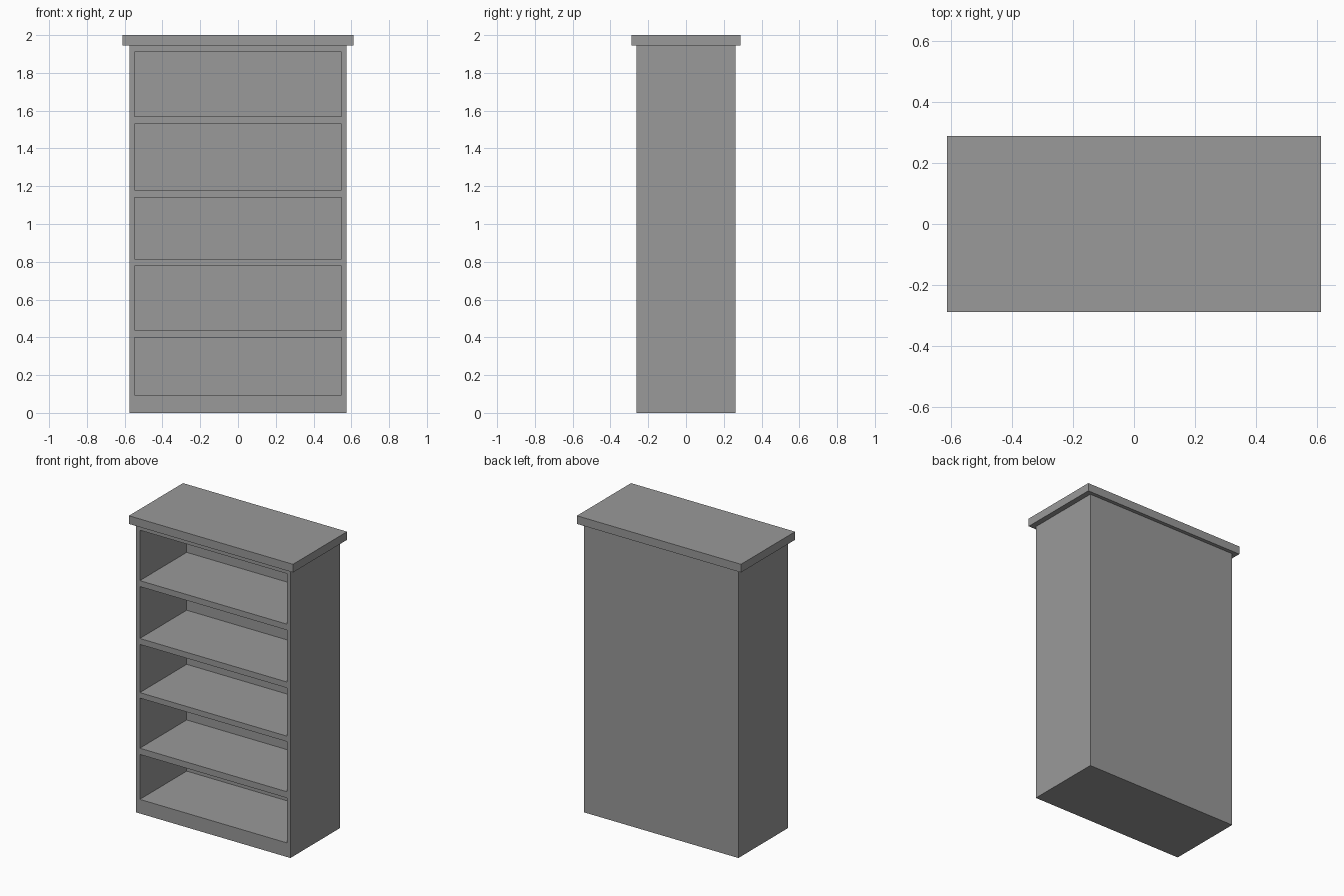
import bpy
import bmesh
from mathutils import Matrix, Vector

default = bpy.data.objects.get("Cube")
if default:
    bpy.data.objects.remove(default, do_unlink=True)

grey = bpy.data.materials.new("plain grey")
grey.use_nodes = True
colour = (0.32, 0.32, 0.32, 1)
grey.diffuse_color = colour
grey.node_tree.nodes["Principled BSDF"].inputs["Base Color"].default_value = colour


def boxes(name, bounds):
    """One object made of boxes, each given by its low and high corner."""
    bm = bmesh.new()
    for low, high in bounds:
        low, high = Vector(low), Vector(high)
        place = Matrix.Translation((low + high) / 2) @ Matrix.Diagonal((*(high - low), 1))
        bmesh.ops.create_cube(bm, size=1, matrix=place)
    mesh = bpy.data.meshes.new(name)
    bm.to_mesh(mesh)
    bm.free()
    mesh.materials.append(grey)
    obj = bpy.data.objects.new(name, mesh)
    bpy.context.collection.objects.link(obj)
    return obj


half_width, half_depth, body_top = 0.575, 0.263, 1.945
board = 0.027  # thickness of the sides and the back

# Carcass with flush shelves and a solid plinth
carcass = boxes("bookcase_carcass", [((-half_width, -half_depth, 0),
                                      (half_width, half_depth, body_top))])

# Open compartments, bottom to top
compartments = [(0.095, 0.398), (0.44, 0.778), (0.815, 1.14), (1.18, 1.53), (1.57, 1.91)]
inner = half_width - board
cutter = boxes("compartment_cutter", [((-inner, -half_depth - 0.1, low),
                                       (inner, half_depth - board, high))
                                      for low, high in compartments])
cutter.hide_render = True

cut = carcass.modifiers.new("compartments", "BOOLEAN")
cut.operation = "DIFFERENCE"
cut.solver = "EXACT"
cut.object = cutter
bpy.context.view_layer.objects.active = carcass
bpy.ops.object.modifier_apply(modifier=cut.name)
bpy.data.objects.remove(cutter, do_unlink=True)

# Overhanging top
boxes("top_board", [((-0.612, -0.288, body_top), (0.612, 0.288, 2))])
